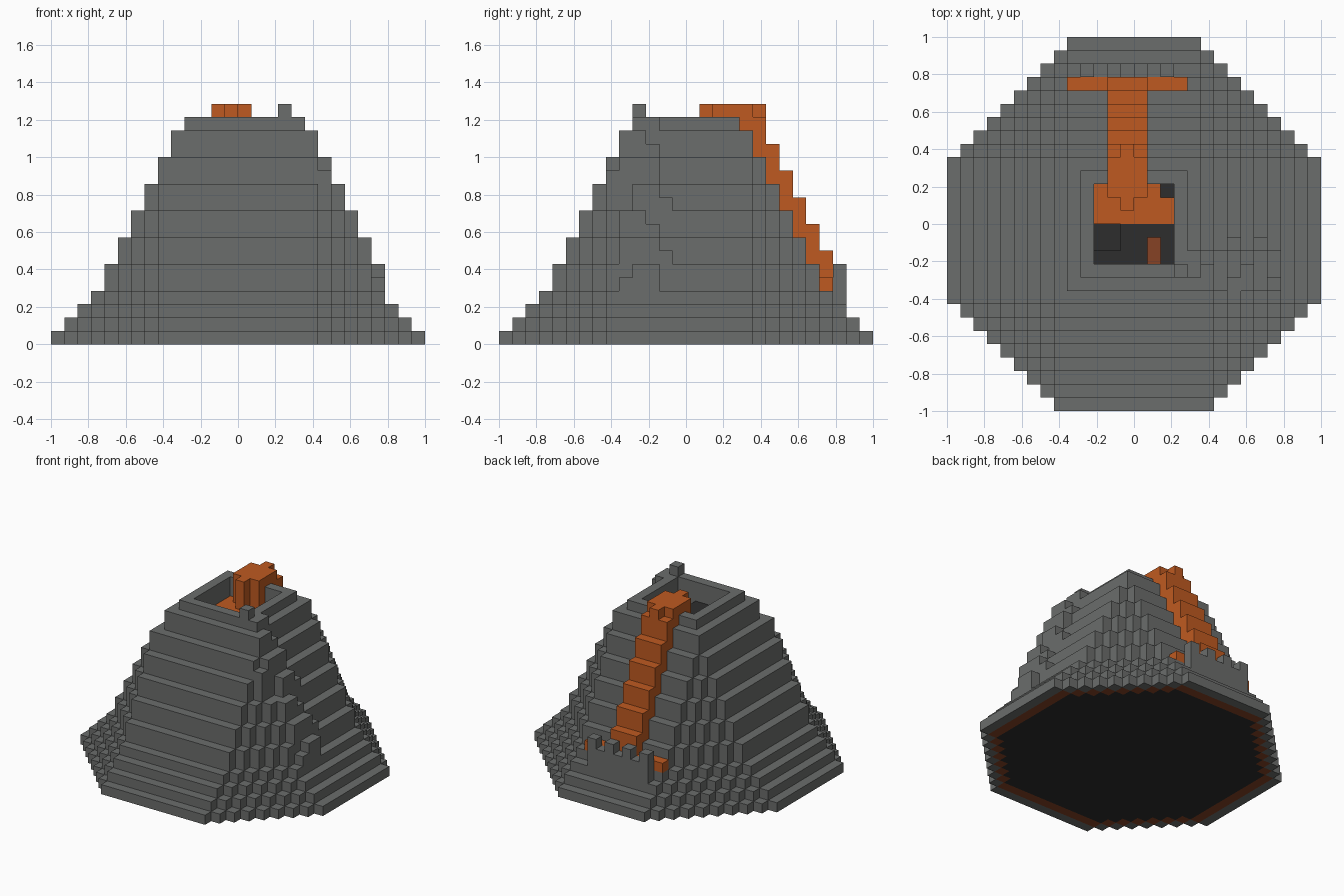
import bpy
import bmesh
from itertools import product
from mathutils import Vector

U = 1 / 14          # edge length of one block
cells = {}          # (i, j, k) -> part name


def block(part, xs, ys, zs):
    """Fill a box of blocks, given half-open ranges."""
    for c in product(range(*xs), range(*ys), range(*zs)):
        cells[c] = part


def carve(xs, ys, zs):
    for c in product(range(*xs), range(*ys), range(*zs)):
        cells.pop(c, None)


def tier(part, w, zs):
    """Stepped octagon of half width w, its corners cut in block stairs."""
    for i, j in product(range(-w, w), repeat=2):
        a, b = max(i + 1, -i), max(j + 1, -j)
        if a + b <= w + (5 if j >= 0 else 6):
            for k in range(*zs):
                cells[i, j, k] = part


# Mountain: four single-height tiers, then double-height tiers
for k in range(4):
    tier("mountain", 14 - k, (k, k + 1))
for n in range(6):
    tier("mountain", 10 - n, (4 + 2 * n, 6 + 2 * n))
tier("mountain", 4, (16, 17))

# Underside rings
tier("underside_ring", 13, (0, 1))
tier("underside_core", 12, (0, 1))

# Rough ridge down the left flank: y range of each two-block step
ridge = [(-4, -2), (-5, -1), (-5, -2), (-4, -1), (-5, -2), (-5, -2)]
for n, ys in enumerate(ridge):
    x, z = 10 - n, 4 + 2 * n
    block("ridge", (x, x + 1), ys, (z, z + 2))
    end = ys[0] - 1 if n % 4 == 0 else ys[1] - 1
    block("ridge", (x, x + 1), (end, end + 1), (z, z + 1))
    carve((x, x + 1), (end, end + 1), (z + 1, z + 2))
block("ridge", (4, 5), (-4, -2), (16, 17))
block("ridge", (3, 4), (-4, -3), (17, 18))

# Crater with a dark crust floor, a glowing pool and an ember pit
carve((-3, 3), (-3, 3), (13, 18))
block("crater_crust", (-3, 3), (-3, 3), (12, 15))
carve((-3, -1), (-2, 0), (14, 15))
carve((1, 2), (-3, -1), (13, 15))
block("ember", (1, 2), (-3, -1), (12, 13))
block("lava", (-3, 3), (0, 3), (13, 15))
carve((2, 3), (2, 3), (14, 15))
cells[2, 2, 13] = "crater_crust"

# Lava fountain and the stream running down the back
block("lava", (-2, 1), (2, 5), (14, 18))
block("lava", (-1, 0), (1, 2), (14, 18))
block("lava", (-2, 1), (5, 6), (14, 17))
block("lava", (-1, 0), (5, 6), (17, 18))
for n in range(5):
    y, z = 6 + n, 12 - 2 * n
    block("lava", (-2, 1), (y, y + 1), (z, z + 3))
block("lava", (-5, 4), (10, 11), (4, 5))

# Notched retaining wall behind the lower lava pool
block("wall", (-4, 3), (11, 12), (3, 5))
for x in range(-4, 3, 2):
    block("wall", (x, x + 1), (11, 12), (5, 6))


def material(name, rgb):
    m = bpy.data.materials.new(name)
    m.use_nodes = True
    m.diffuse_color = (*rgb, 1)
    bsdf = m.node_tree.nodes["Principled BSDF"]
    bsdf.inputs["Base Color"].default_value = (*rgb, 1)
    bsdf.inputs["Roughness"].default_value = 0.9
    return m


cube = bpy.data.objects.get("Cube")
if cube:
    bpy.data.objects.remove(cube, do_unlink=True)

rock = material("grey rock", (0.147, 0.153, 0.149))
crust = material("charcoal crust", (0.027, 0.027, 0.027))
glow = material("orange lava", (0.52, 0.102, 0.015))
dull = material("dull ember", (0.238, 0.054, 0.018))
look = {"mountain": rock, "ridge": rock, "wall": rock, "lava": glow,
        "crater_crust": crust, "underside_core": crust,
        "ember": dull, "underside_ring": dull}


def build(part):
    """Make one mesh from the exposed block sides of a part."""
    bm = bmesh.new()
    for cell, name in cells.items():
        if name != part:
            continue
        for axis, sign in product(range(3), (-1, 1)):
            n = Vector((0, 0, 0))
            n[axis] = sign
            if tuple(int(a + b) for a, b in zip(cell, n)) in cells:
                continue
            s = Vector((0, 0, 0))
            s[(axis + 1) % 3] = 0.5
            t = n.cross(s)
            mid = Vector(cell) + Vector((0.5, 0.5, 0.5)) + n / 2
            corners = (mid - s - t, mid + s - t, mid + s + t, mid - s + t)
            bm.faces.new([bm.verts.new(p * U) for p in corners])
    # Weld the sides and merge flat areas
    bmesh.ops.remove_doubles(bm, verts=bm.verts, dist=U / 100)
    bmesh.ops.dissolve_limit(bm, angle_limit=0.01, verts=bm.verts, edges=bm.edges)
    mesh = bpy.data.meshes.new(part)
    bm.to_mesh(mesh)
    bm.free()
    mesh.materials.append(look[part])
    bpy.context.collection.objects.link(bpy.data.objects.new(part, mesh))


for part in look:
    build(part)
